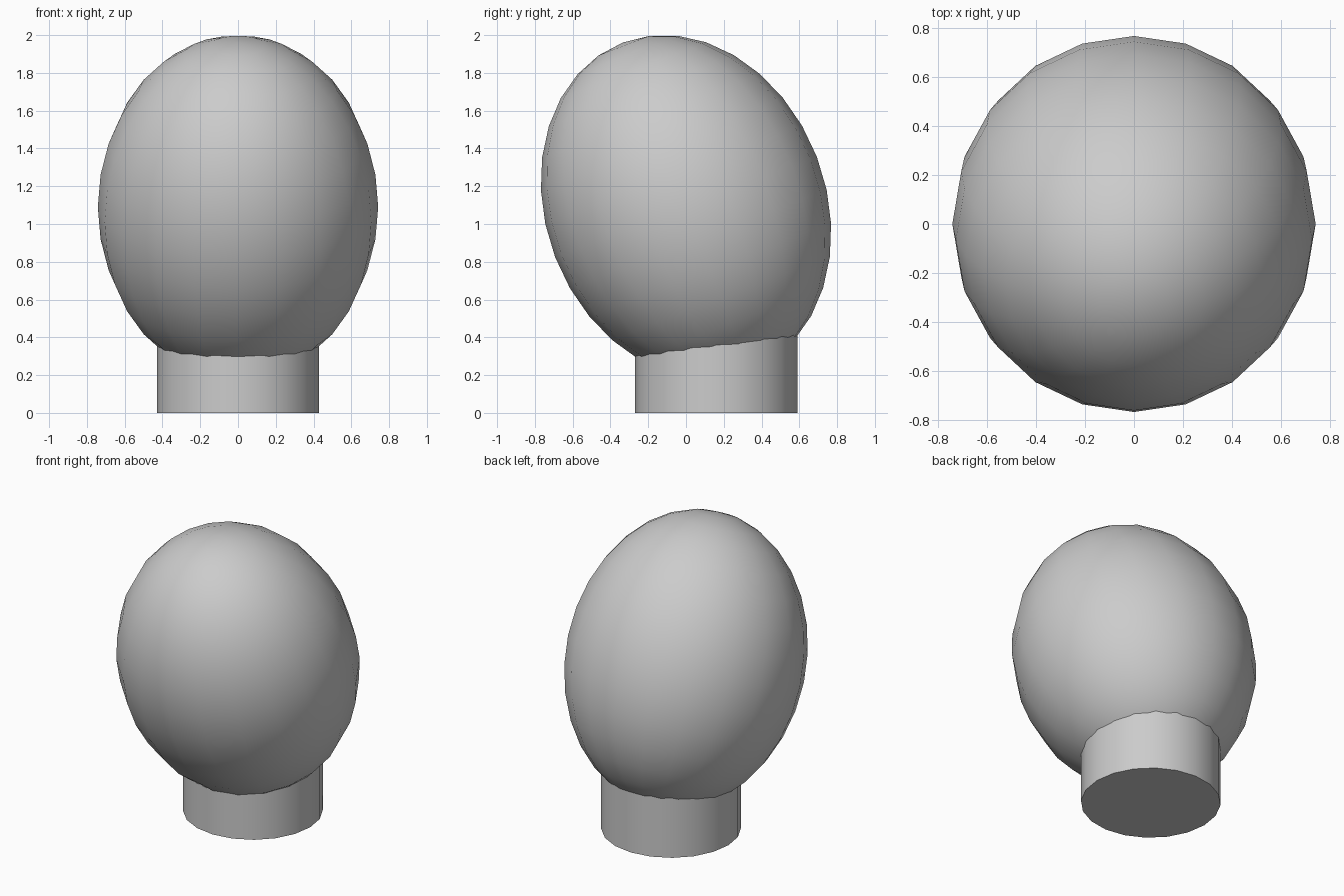
import bpy
from math import radians

if "Cube" in bpy.data.objects:
    bpy.data.objects.remove(bpy.data.objects["Cube"])

# Head: tall ellipsoid tilted forward
bpy.ops.mesh.primitive_uv_sphere_add(segments=20, ring_count=16, radius=1,
                                     location=(0, 0, 1.09),
                                     rotation=(radians(21), 0, 0))
head = bpy.context.object
head.name = "head"
head.scale = (0.742, 0.742, 0.933)
bpy.ops.object.shade_smooth()

# Neck: short cylinder set towards the back, its top buried in the head
bpy.ops.mesh.primitive_cylinder_add(vertices=20, radius=0.43, depth=0.6,
                                    location=(0, 0.16, 0.3))
neck = bpy.context.object
neck.name = "neck"
bpy.ops.object.shade_smooth_by_angle(angle=radians(30))
